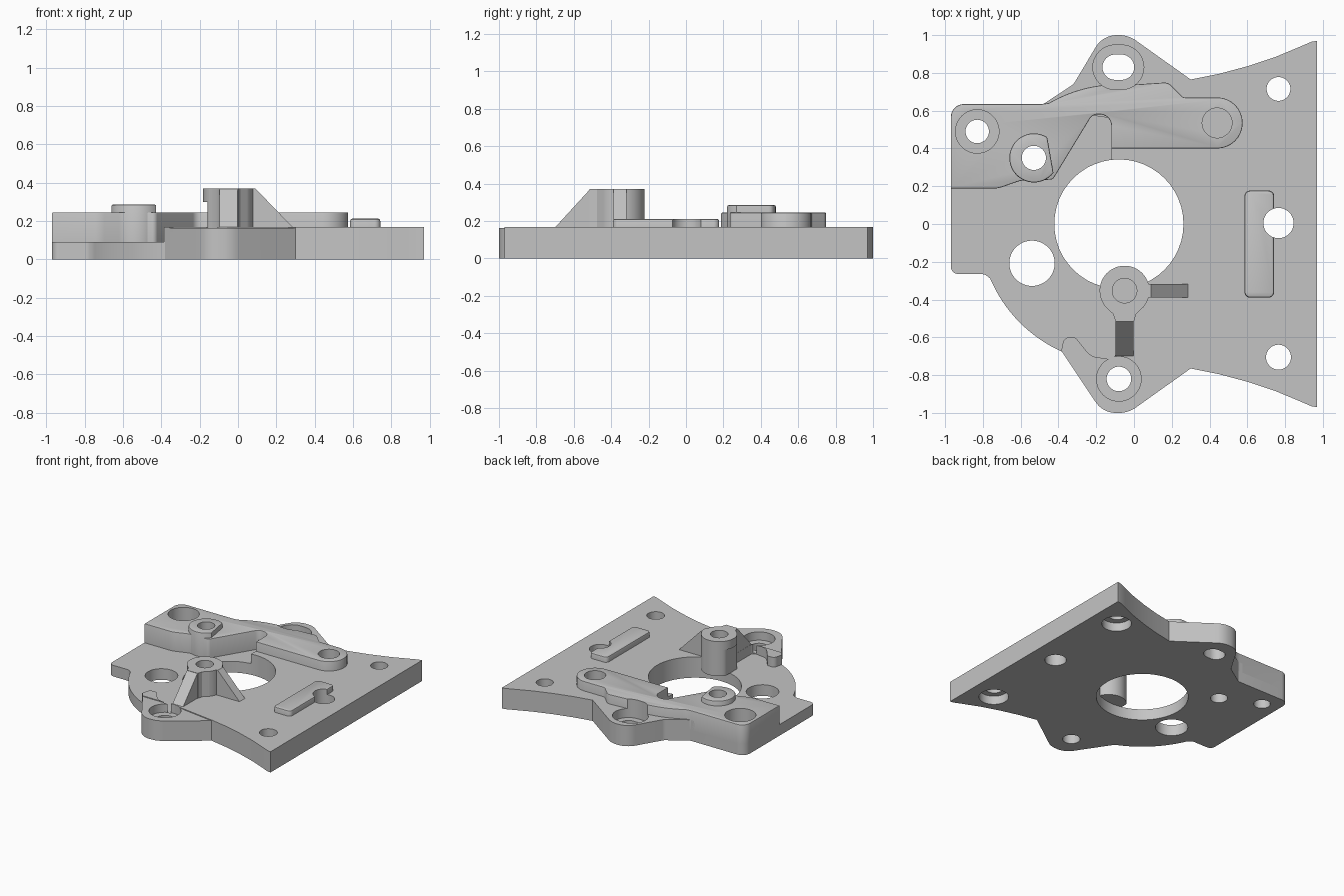
import bpy, bmesh
from math import cos, sin, radians, pi
from mathutils import Vector, Matrix

if "Cube" in bpy.data.objects:
    bpy.data.objects.remove(bpy.data.objects["Cube"])

grey = bpy.data.materials.new("machined_grey")
grey.use_nodes = True
grey.diffuse_color = (0.55, 0.55, 0.55, 1)
grey.node_tree.nodes["Principled BSDF"].inputs["Base Color"].default_value = (0.55, 0.55, 0.55, 1)


def arc(x, y, r, a0, a1, n=16):
    angles = [radians(a0 + (a1 - a0) * i / n) for i in range(n + 1)]
    return [(x + r * cos(a), y + r * sin(a)) for a in angles]


def circle(x, y, r):
    return arc(x, y, r, 0, 360, 48)[:-1]


def slot(x, y, half, r):
    return arc(x + half, y, r, -90, 90) + arc(x - half, y, r, 90, 270)


def rounded(points):
    """Replace each corner (x, y, radius) with an arc tangent to both edges."""
    out = []
    for i, p in enumerate(points):
        if len(p) == 2:
            out.append(p)
            continue
        c = Vector(p[:2])
        u = (Vector(points[i - 1][:2]) - c).normalized()
        v = (Vector(points[(i + 1) % len(points)][:2]) - c).normalized()
        half = u.angle(v) / 2
        mid = c + (u + v).normalized() * p[2] / sin(half)
        start = c + u * p[2] * cos(half) / sin(half) - mid
        end = c + v * p[2] * cos(half) / sin(half) - mid
        turn = -start.angle_signed(end)
        out += [tuple(mid + Matrix.Rotation(turn * k / 8, 2) @ start) for k in range(9)]
    return out


def finish(name, bm):
    bmesh.ops.recalc_face_normals(bm, faces=bm.faces[:])
    mesh = bpy.data.meshes.new(name)
    bm.to_mesh(mesh)
    bm.free()
    mesh.materials.append(grey)
    ob = bpy.data.objects.new(name, mesh)
    bpy.context.scene.collection.objects.link(ob)
    return ob


def prism(name, outline, z0, z1, bevel=0):
    bm = bmesh.new()
    face = bm.faces.new([bm.verts.new((x, y, z0)) for x, y in outline])
    top = bmesh.ops.extrude_face_region(bm, geom=[face])["geom"]
    verts = [v for v in top if isinstance(v, bmesh.types.BMVert)]
    bmesh.ops.translate(bm, verts=verts, vec=(0, 0, z1 - z0))
    bmesh.ops.remove_doubles(bm, verts=bm.verts[:], dist=1e-5)
    if bevel:
        rim = [e for e in bm.edges if all(v.co.z > z1 - 1e-4 for v in e.verts)]
        bmesh.ops.bevel(bm, geom=rim, offset=bevel, segments=2, profile=0.5, affect='EDGES')
    return finish(name, bm)


def rib(name, top_end, foot, width, angle):
    """Sloping gusset running out from the post."""
    bm = bmesh.new()
    side = [(0.1, 0.15), (foot, 0.15), (foot, DECK), (top_end, POST), (0.1, POST)]
    face = bm.faces.new([bm.verts.new((r, -width / 2, z)) for r, z in side])
    new = bmesh.ops.extrude_face_region(bm, geom=[face])["geom"]
    bmesh.ops.translate(bm, verts=[v for v in new if isinstance(v, bmesh.types.BMVert)],
                        vec=(0, width, 0))
    bm.transform(Matrix.Translation((-0.05, -0.353, 0)) @ Matrix.Rotation(angle, 4, 'Z'))
    return finish(name, bm)


def cut(targets, cutters):
    for ob in targets:
        bpy.context.view_layer.objects.active = ob
        for c in cutters:
            mod = ob.modifiers.new("cut", 'BOOLEAN')
            mod.operation, mod.solver, mod.object = 'DIFFERENCE', 'EXACT', c
            bpy.ops.object.modifier_apply(modifier=mod.name)
    for c in cutters:
        bpy.data.objects.remove(c)


FLOOR, DECK, BLOCK, POST = 0.09, 0.168, 0.245, 0.37

# Base plate outline: flared edge, two ears, squared left side, round lower left
flare = [(0.3, 0.765), (0.45, 0.795), (0.6, 0.835), (0.75, 0.885), (0.87, 0.935),
         (0.94, 0.965), (0.97, 0.97)]
outline = rounded(
    [(x, -y) for x, y in flare] + flare[::-1]
    + [(-0.03, 1, 0.15), (-0.165, 1, 0.13), (-0.32, 0.74, 0.05), (-0.48, 0.635),
       (-0.97, 0.635, 0.07), (-0.97, -0.265, 0.04), (-0.79, -0.265, 0.05)]
    + arc(-0.08, 0, 0.74, 203, 246)
    + [(-0.165, -1, 0.13), (-0.03, -1, 0.15)])
plate = prism("base_plate", outline, 0, DECK)

# Lowered floor on the left, lowered ear, and the large central opening
pocket = prism("pocket_cutter", rounded([
    (-1.1, 0.7), (-1.1, -0.9), (-0.48, -0.9), (-0.385, -0.67), (-0.37, -0.6, 0.035),
    (-0.31, -0.6, 0.03), (-0.23, -0.7, 0.08), (-0.098, -0.72, 0.03), (-0.098, 0),
    (-0.12, 0), (-0.12, 0.56), (-0.4, 0.6), (-0.52, 0.62), (-0.52, 0.7)]), FLOOR, 0.3)
ear_step = prism("ear_cutter", [(-0.5, -1.1), (0.31, -1.1), (0.3, -0.767), (-0.08, -0.71),
                                (-0.4, -0.71)], 0.162, 0.3)
opening = prism("opening_cutter", circle(-0.08, 0, 0.342), -0.1, 0.3)
cut([plate], [pocket, ear_step, opening])

# Raised block with its long rounded arm
block = prism("raised_block", rounded(
    [(-0.97, 0.188), (-0.72, 0.188, 0.15), (-0.6, 0.23, 0.15), (-0.43, 0.235, 0.03),
     (-0.22, 0.58, 0.05), (-0.12, 0.58, 0.06), (-0.12, 0.4), (0.575, 0.4, 0.134),
     (0.575, 0.67, 0.134), (0.26, 0.67, 0.03), (0.18, 0.75, 0.05)]
    + arc(-0.08, 0, 0.74, 85, 120)
    + [(-0.49, 0.635), (-0.97, 0.635, 0.07)]), FLOOR, BLOCK, 0.006)

# Boss with one flat side
boss = prism("flat_sided_boss", [(min(x, -0.44 - 0.175 * (y - 0.35)), y)
                                 for x, y in circle(-0.53, 0.35, 0.13)], FLOOR, 0.285, 0.008)

# Long pad beside the middle edge hole
pad = prism("edge_pad", rounded([(0.585, -0.39, 0.03), (0.742, -0.39, 0.03),
                                 (0.742, 0.177, 0.03), (0.585, 0.177, 0.03)]),
            0.15, 0.212, 0.012)

# Post: undercut stem, full head, neck and two ribs
ring = circle(-0.05, -0.353, 0.132)
stem = prism("post_stem", [(max(x, -0.16), y) for x, y in ring], FLOOR, 0.3)
head = prism("post_head", ring, 0.3, POST)
neck = prism("post_neck", [(-0.15, -0.44), (-0.112, -0.475), (-0.097, -0.515),
                           (0, -0.515), (0.012, -0.475), (0.05, -0.44)], 0.1, POST)
front_rib = rib("front_rib", 0.16, 0.345, 0.094, -pi / 2)
side_rib = rib("side_rib", 0.14, 0.335, 0.07, 0)

# Through holes
holes = [prism("hole_cutter", circle(x, y, r), -0.1, 0.5) for x, y, r in [
    (0.765, 0.715, 0.063), (0.765, 0.005, 0.08), (0.765, -0.705, 0.066),
    (-0.54, -0.208, 0.12), (-0.53, 0.35, 0.064), (-0.83, 0.49, 0.062),
    (-0.08, -0.82, 0.065)]]
holes.append(prism("slot_cutter", slot(-0.083, 0.83, 0.017, 0.067), -0.1, 0.5))

# Counterbores: three from above, two from below
holes += [prism("bore_cutter", circle(-0.83, 0.49, 0.115), 0.135, 0.5),
          prism("bore_cutter", circle(-0.08, -0.82, 0.118), 0.095, 0.5),
          prism("bore_cutter", slot(-0.083, 0.83, 0.017, 0.118), 0.095, 0.5)]
holes += [prism("bore_cutter", circle(0.765, s * 0.71, 0.11), -0.1, 0.07) for s in (-1, 1)]

# Blind recess in the arm end
holes.append(prism("arm_recess_cutter", circle(0.44, 0.535, 0.079), 0.15, 0.5))
cut([plate, block, boss, pad], holes)

# Blind recess in the post
cut([stem, head], [prism("post_recess_cutter", circle(-0.05, -0.353, 0.065), 0.22, 0.5)])

# Smooth curved walls, keep machined edges crisp
bpy.ops.object.select_all(action='DESELECT')
for ob in (plate, block, boss, pad, stem, head, neck, front_rib, side_rib):
    ob.select_set(True)
bpy.context.view_layer.objects.active = plate
bpy.ops.object.shade_smooth_by_angle(angle=radians(30))
